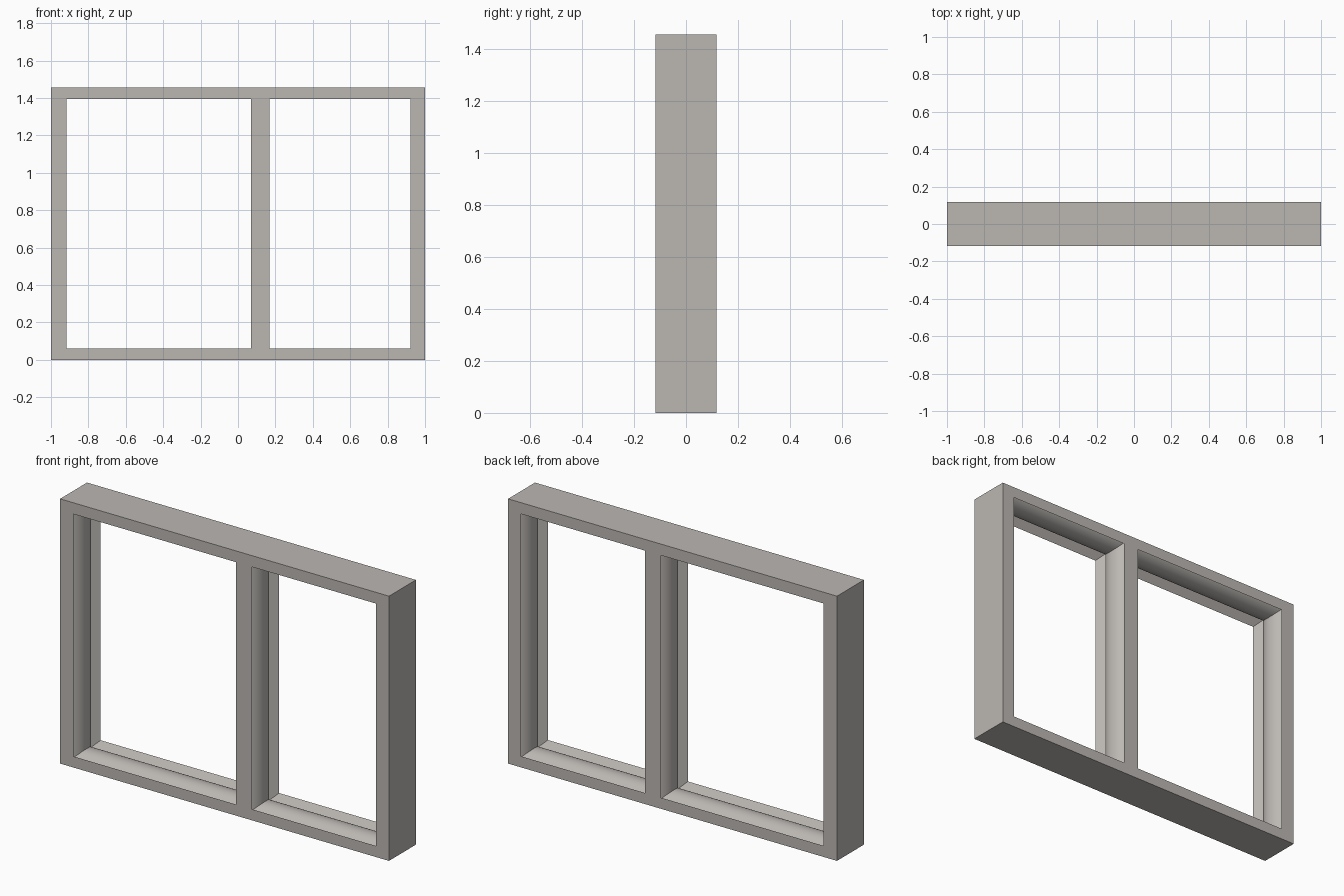
import bpy, bmesh, math
from mathutils import Vector

if "Cube" in bpy.data.objects:
    bpy.data.objects.remove(bpy.data.objects["Cube"])

# Frame layout: grid lines across the width and the height
XS = [-1.0, -0.917, 0.07, 0.168, 0.922, 1.0]
ZS = [0.0, 0.061, 1.393, 1.455]
HALF = 0.117                  # half depth of the frame
OPENINGS = [(1, 1), (3, 1)]   # grid cells left open
RADIUS = 0.1                  # rounded bead inside each opening
GROOVE = 0.045                # depth of the groove behind each lip

stone = bpy.data.materials.new("warm_grey")
stone.diffuse_color = (0.5, 0.475, 0.45, 1)
stone.use_nodes = True
stone.node_tree.nodes["Principled BSDF"].inputs["Base Color"].default_value = stone.diffuse_color


def finish(bm, name, smooth=False):
    mesh = bpy.data.meshes.new(name)
    bm.to_mesh(mesh)
    bm.free()
    mesh.materials.append(stone)
    obj = bpy.data.objects.new(name, mesh)
    bpy.context.collection.objects.link(obj)
    if smooth:
        bpy.ops.object.select_all(action='DESELECT')
        obj.select_set(True)
        bpy.context.view_layer.objects.active = obj
        bpy.ops.object.shade_smooth_by_angle(angle=math.radians(30))
    return obj


def quad(bm, points, outward):
    """Add a quad whose normal agrees with the outward direction."""
    face = bm.faces.new([bm.verts.new(p) for p in points])
    face.normal_update()
    if face.normal.dot(Vector(outward)) < 0:
        face.normal_flip()


# Frame shell: front and back faces around the openings, plus outer sides
bm = bmesh.new()
for y in (-HALF, HALF):
    for i in range(len(XS) - 1):
        for k in range(len(ZS) - 1):
            if (i, k) not in OPENINGS:
                a, b, c, d = XS[i], XS[i + 1], ZS[k], ZS[k + 1]
                quad(bm, [(a, y, c), (b, y, c), (b, y, d), (a, y, d)], (0, y, 0))
for i in range(len(XS) - 1):
    a, b = XS[i], XS[i + 1]
    for z, up in ((ZS[0], -1), (ZS[-1], 1)):
        quad(bm, [(a, -HALF, z), (b, -HALF, z), (b, HALF, z), (a, HALF, z)], (0, 0, up))
for k in range(len(ZS) - 1):
    c, d = ZS[k], ZS[k + 1]
    for x in (XS[0], XS[-1]):
        quad(bm, [(x, -HALF, c), (x, HALF, c), (x, HALF, d), (x, -HALF, d)], (x, 0, 0))
bmesh.ops.remove_doubles(bm, verts=bm.verts, dist=1e-5)
finish(bm, "window_frame")


def lining(name, cell, profile, inward, smooth):
    """Mitred sweep of a (y, depth) profile around an opening."""
    i, k = cell
    bm = bmesh.new()

    def ring(y, d):
        a, b, c, e = XS[i] - d, XS[i + 1] + d, ZS[k] - d, ZS[k + 1] + d
        return [(a, y, c), (b, y, c), (b, y, e), (a, y, e)]

    facing = [(0, 0, 1), (-1, 0, 0), (0, 0, -1), (1, 0, 0)]
    for p, q in zip(profile, profile[1:]):
        r, s = ring(*p), ring(*q)
        for n in range(4):
            m = (n + 1) % 4
            quad(bm, [r[n], r[m], s[m], s[n]], Vector(facing[n]) * inward)
    bmesh.ops.remove_doubles(bm, verts=bm.verts, dist=1e-5)
    finish(bm, name, smooth)


# Rounded bead and thin folded lips inside each opening
limit = math.acos(1 - GROOVE / RADIUS)
steps = 24
bead = []
for n in range(steps + 1):
    t = limit * (2 * n / steps - 1)
    bead.append((RADIUS * math.sin(t), RADIUS * (1 - math.cos(t))))

for side, cell in zip(("left", "right"), OPENINGS):
    lining(side + "_opening_bead", cell, bead, 1, True)
    lining(side + "_front_lip", cell, [(-HALF, 0), bead[0]], -1, False)
    lining(side + "_back_lip", cell, [bead[-1], (HALF, 0)], -1, False)
